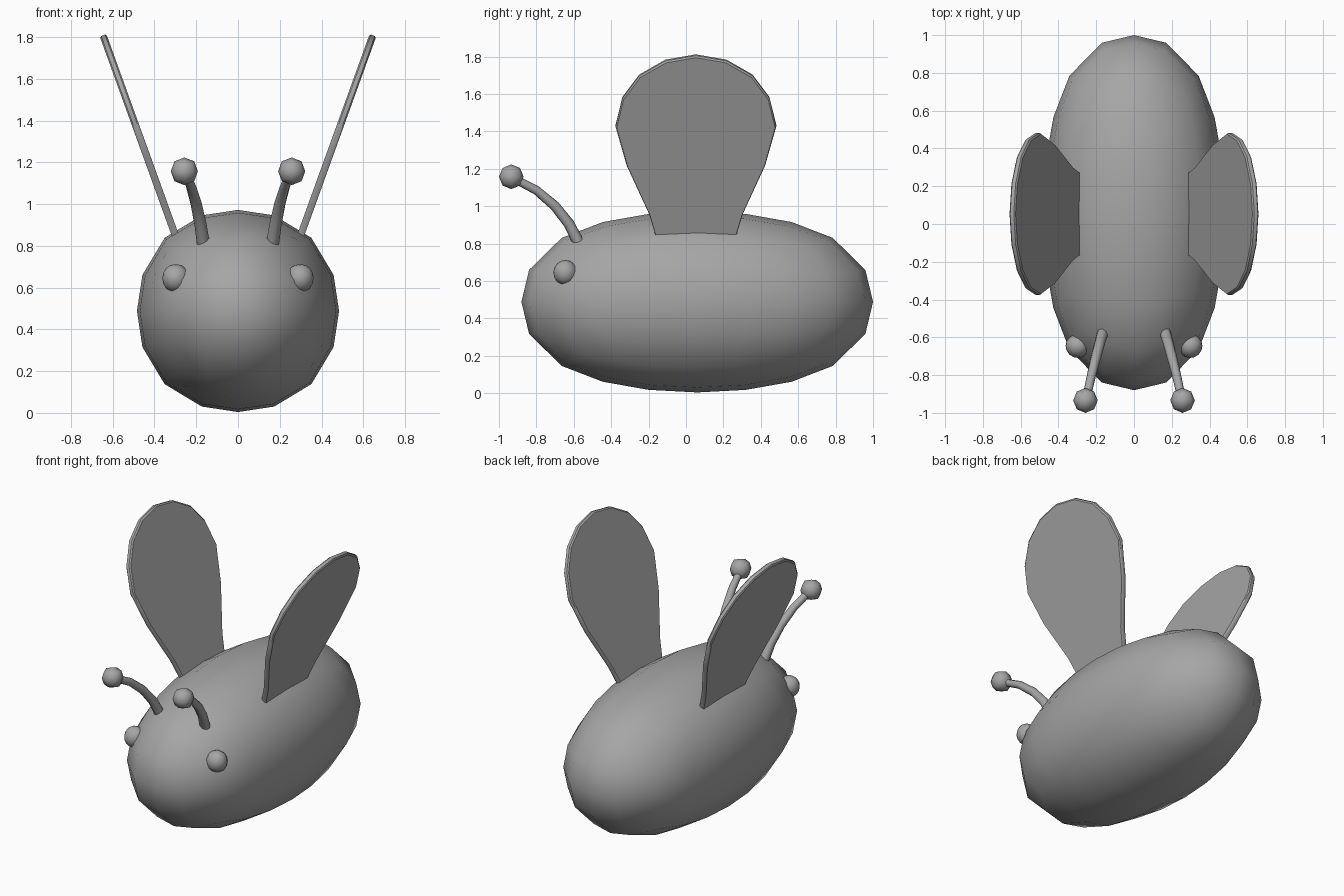
import bpy, bmesh, math
from mathutils import Vector

if "Cube" in bpy.data.objects:
    bpy.data.objects.remove(bpy.data.objects["Cube"])

grey = bpy.data.materials.new("mid_grey")
grey.diffuse_color = (0.38, 0.38, 0.38, 1)
grey.use_nodes = True
grey.node_tree.nodes["Principled BSDF"].inputs["Base Color"].default_value = grey.diffuse_color


def finish(bm, name, angle):
    bmesh.ops.recalc_face_normals(bm, faces=bm.faces)
    me = bpy.data.meshes.new(name)
    bm.to_mesh(me)
    bm.free()
    me.materials.append(grey)
    ob = bpy.data.objects.new(name, me)
    bpy.context.collection.objects.link(ob)
    bpy.ops.object.select_all(action='DESELECT')
    ob.select_set(True)
    bpy.context.view_layer.objects.active = ob
    bpy.ops.object.shade_smooth_by_angle(angle=math.radians(angle))
    return ob


def quad_sphere(name, centre, radii, cuts, stretch=0.0):
    """Ball made from a gridded box, cuts = segments along x, y, z."""
    bm = bmesh.new()
    bmesh.ops.create_cube(bm, size=2)
    for axis, n in enumerate(cuts):
        normal = Vector([float(i == axis) for i in range(3)])
        for k in range(1, n):
            geom = bm.verts[:] + bm.edges[:] + bm.faces[:]
            bmesh.ops.bisect_plane(bm, geom=geom, plane_no=normal,
                                   plane_co=normal * (-1 + 2 * k / n))
    for v in bm.verts:
        x, y, z = v.co
        a, b, c = x * x, y * y, z * z
        x *= math.sqrt(max(0, 1 - b / 2 - c / 2 + b * c / 3))
        y *= math.sqrt(max(0, 1 - a / 2 - c / 2 + a * c / 3))
        z *= math.sqrt(max(0, 1 - a / 2 - b / 2 + a * b / 3))
        bulge = 1 + 0.1 * x * x * z * z          # slightly boxy cross-section
        y *= 1 + stretch * (1 - y * y)           # fuller ends
        v.co = Vector(centre) + Vector((x * bulge * radii[0], y * radii[1],
                                        z * bulge * radii[2]))
    return finish(bm, name, 60 if min(cuts) > 2 else 80)


def stalk(name, points, radii, sides=8):
    """Tapered tube through the given points."""
    bm = bmesh.new()
    pts = [Vector(p) for p in points]
    rings = []
    for i, p in enumerate(pts):
        t = (pts[min(i + 1, len(pts) - 1)] - pts[max(i - 1, 0)]).normalized()
        u = t.cross(Vector((1, 0, 0))).normalized()
        w = t.cross(u)
        rings.append([bm.verts.new(p + radii[i] * (
            u * math.cos(2 * math.pi * k / sides) +
            w * math.sin(2 * math.pi * k / sides))) for k in range(sides)])
    for r, s in zip(rings, rings[1:]):
        for k in range(sides):
            j = (k + 1) % sides
            bm.faces.new((r[k], r[j], s[j], s[k]))
    bm.faces.new(rings[0])
    bm.faces.new(rings[-1])
    return finish(bm, name, 50)


def wing(name, side):
    """Flat teardrop plate leaning outwards."""
    half = [(0.217, 0.85), (0.25, 0.96), (0.37, 1.22), (0.43, 1.43),
            (0.393, 1.58), (0.303, 1.70), (0.163, 1.78)]
    outline = half + [(0, 1.808)] + [(-y, z) for y, z in reversed(half)]
    lean = Vector((0.345, 0, 0.955)).normalized()
    out = Vector((lean.z, 0, -lean.x))
    bm = bmesh.new()
    layers = []
    # thin bevelled rim: small outer layers, full middle ones
    for offset, shrink in ((-0.017, 0.985), (-0.010, 1), (0.010, 1), (0.017, 0.985)):
        ring = []
        for y, z in outline:
            z2 = 0.85 + (z - 0.85) * (1 - (1 - shrink) * 0.6)
            p = Vector((0.30 + (z2 - 0.85) * lean.x / lean.z, 0.053 + y * shrink, z2))
            p += out * offset
            ring.append(bm.verts.new((p.x * side, p.y, p.z)))
        layers.append(ring)
    n = len(outline)
    for r, s in zip(layers, layers[1:]):
        for k in range(n):
            j = (k + 1) % n
            bm.faces.new((r[k], r[j], s[j], s[k]))
    bm.faces.new(layers[0])
    bm.faces.new(layers[-1])
    return finish(bm, name, 30)


# Long rounded body
quad_sphere("body", (0, 0.06, 0.488), (0.484, 0.94, 0.484), (4, 6, 4), 0.18)

for side, tag in ((1, "right"), (-1, "left")):
    wing("wing_" + tag, side)
    # Eye half sunk into the head
    quad_sphere("eye_" + tag, (side * 0.298, -0.645, 0.645),
                (0.064, 0.064, 0.067), (4, 4, 4))
    # Curved feeler with a ball on its tip
    path = [(0.165, -0.575, 0.805), (0.18, -0.625, 0.905), (0.20, -0.70, 1.0),
            (0.225, -0.80, 1.085), (0.255, -0.935, 1.155)]
    stalk("feeler_" + tag, [(side * x, y, z) for x, y, z in path],
          [0.031, 0.029, 0.027, 0.024, 0.022])
    quad_sphere("feeler_ball_" + tag, (side * 0.257, -0.934, 1.157),
                (0.065, 0.066, 0.066), (2, 2, 2))
